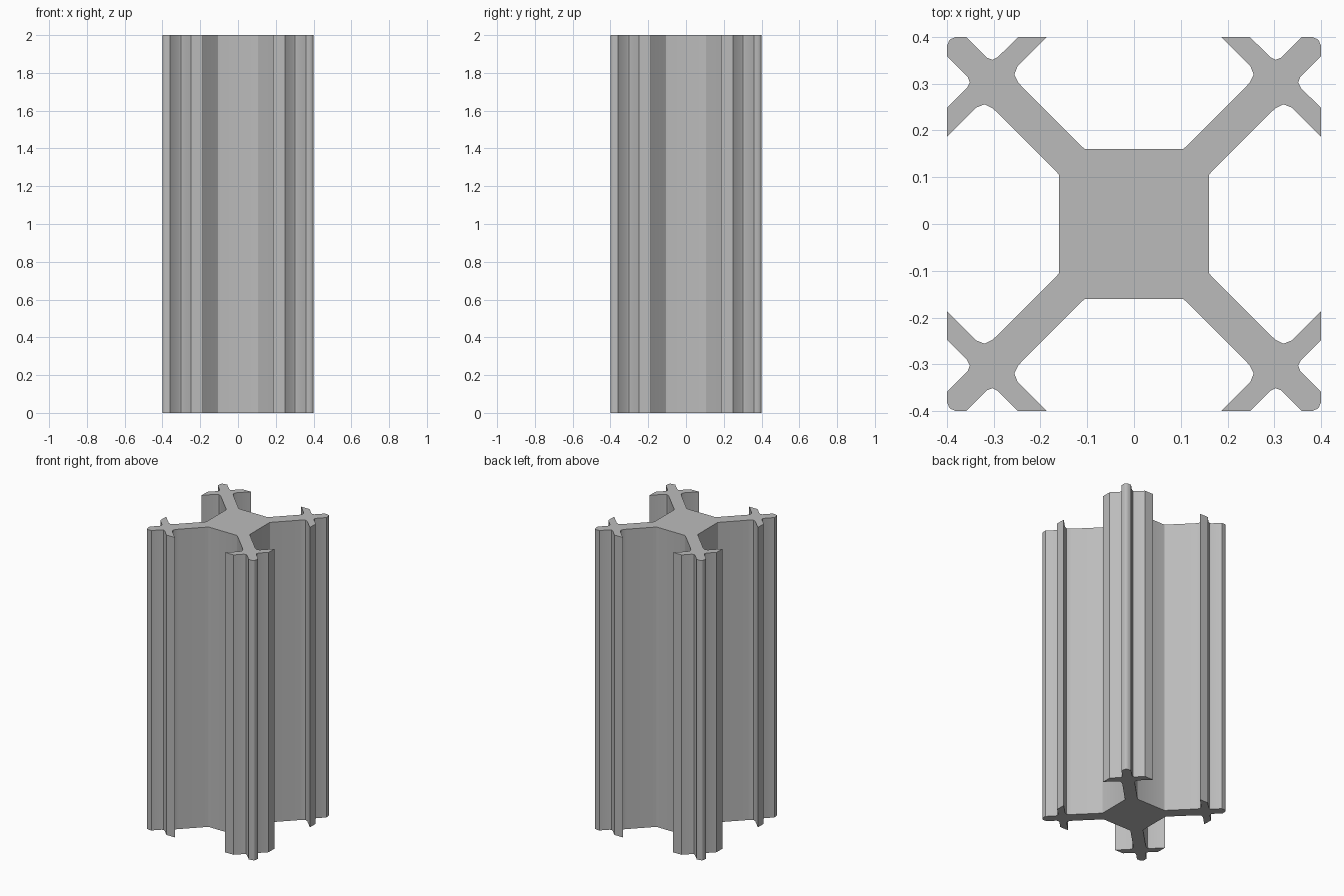
import bpy
import bmesh
from mathutils import Matrix, Vector

cube = bpy.data.objects.get("Cube")
if cube:
    bpy.data.objects.remove(cube, do_unlink=True)

HEIGHT = 2.0

# Plain grey metal
metal = bpy.data.materials.new("grey_metal")
metal.use_nodes = True
grey = (0.5, 0.5, 0.5, 1.0)
metal.diffuse_color = grey
metal.node_tree.nodes["Principled BSDF"].inputs["Base Color"].default_value = grey

# One eighth of the section: core wall, arm, slot lip and outer corner
eighth = [
    (0.16, 0.10), (0.161, 0.106), (0.166, 0.112),
    (0.291, 0.237), (0.303, 0.248), (0.320, 0.256), (0.337, 0.249),
    (0.40, 0.186), (0.40, 0.248),
    (0.357, 0.291), (0.351, 0.303), (0.356, 0.315),
    (0.40, 0.359), (0.40, 0.381), (0.395, 0.393),
]


def extrusion_outline():
    """Mirror the eighth over the diagonal, then turn it four times."""
    quarter = eighth + [(y, x) for x, y in reversed(eighth)]
    outline = []
    for turn in range(4):
        spin = Matrix.Rotation(turn * 1.5707963, 2)
        outline += [spin @ Vector(p) for p in quarter]
    return outline


# Slotted bar, extruded straight up
bm = bmesh.new()
base = bm.faces.new([bm.verts.new((p.x, p.y, 0)) for p in extrusion_outline()])
top = bmesh.ops.extrude_face_region(bm, geom=[base], use_keep_orig=True)
lifted = [v for v in top["geom"] if isinstance(v, bmesh.types.BMVert)]
bmesh.ops.translate(bm, verts=lifted, vec=(0, 0, HEIGHT))
bmesh.ops.recalc_face_normals(bm, faces=bm.faces)
caps = [f for f in bm.faces if abs(f.normal.z) > 0.9]
bmesh.ops.triangulate(bm, faces=caps)

mesh = bpy.data.meshes.new("slotted_bar")
bm.to_mesh(mesh)
bm.free()
mesh.materials.append(metal)
bar = bpy.data.objects.new("slotted_bar", mesh)
bpy.context.collection.objects.link(bar)

bpy.ops.object.select_all(action="DESELECT")
bar.select_set(True)
bpy.context.view_layer.objects.active = bar
bpy.ops.object.shade_smooth_by_angle(angle=0.52)
